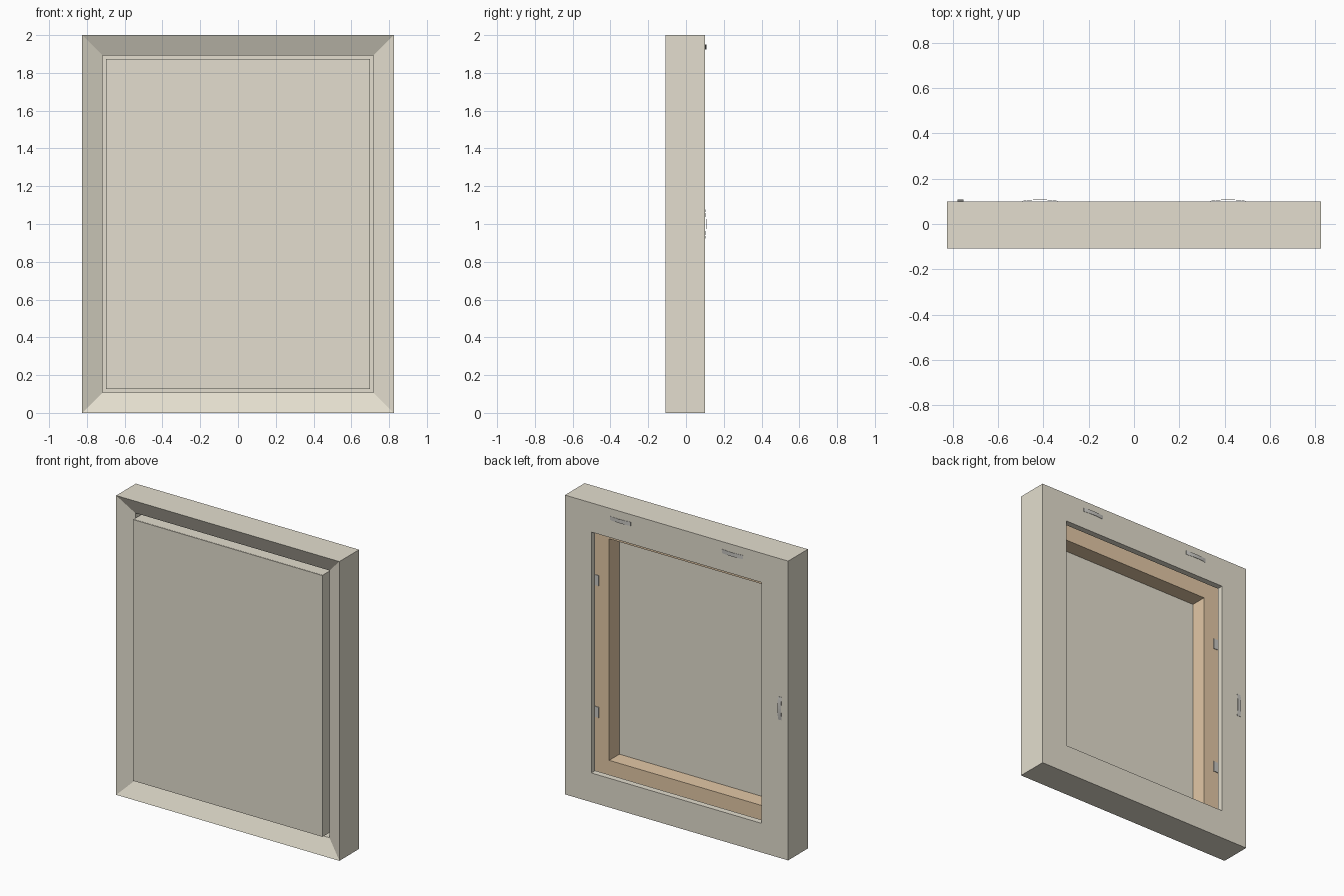
import bpy, bmesh, math
from mathutils import Matrix

if "Cube" in bpy.data.objects:
    bpy.data.objects.remove(bpy.data.objects["Cube"])


def material(name, rgb):
    m = bpy.data.materials.new(name)
    m.diffuse_color = (*rgb, 1)
    m.use_nodes = True
    m.node_tree.nodes["Principled BSDF"].inputs["Base Color"].default_value = m.diffuse_color
    return m


cream = material("cream paint", (0.77, 0.73, 0.62))
wood = material("pale wood", (0.77, 0.58, 0.38))
metal = material("grey metal", (0.58, 0.57, 0.54))

W, H = 0.825, 2.0            # half width and height of the frame
FRONT, BACK = -0.108, 0.10
BAR = -0.105 + 0.109         # rear face of the stretcher


def finish(name, bm, mat):
    bmesh.ops.recalc_face_normals(bm, faces=bm.faces)
    me = bpy.data.meshes.new(name)
    bm.to_mesh(me)
    bm.free()
    me.materials.append(mat)
    ob = bpy.data.objects.new(name, me)
    bpy.context.collection.objects.link(ob)
    return ob


def mitred_ring(name, profile, mat):
    """Sweep a closed (inset, y) profile round the rectangle with mitred corners."""
    bm = bmesh.new()
    rings = []
    for sx, sz in ((-1, 0), (1, 0), (1, 1), (-1, 1)):
        rings.append([bm.verts.new((sx * (W - i), y, H - i if sz else i))
                      for i, y in profile])
    n = len(profile)
    for a in range(4):
        r, s = rings[a], rings[(a + 1) % 4]
        for k in range(n):
            bm.faces.new((r[k], s[k], s[(k + 1) % n], r[(k + 1) % n]))
    return finish(name, bm, mat)


def box(name, lo, hi, mat):
    bm = bmesh.new()
    bmesh.ops.create_cube(bm, size=1)
    for v in bm.verts:
        v.co = [(lo[i] + hi[i]) / 2 + v.co[i] * (hi[i] - lo[i]) for i in range(3)]
    return finish(name, bm, mat)


# Outer frame: sloped front, straight recess, rear lip
mitred_ring("outer_frame", [(0, FRONT), (0.107, FRONT + 0.049), (0.107, 0.059),
                            (0.195, 0.059), (0.195, BACK), (0, BACK)], cream)

# Thin canvas sheet with its sides wrapped back over the stretcher
box("canvas_sheet", (-0.70, FRONT, 0.127), (0.70, -0.104, H - 0.127), cream)
mitred_ring("canvas_wrap", [(0.126, -0.104), (0.126, BAR),
                            (0.130, BAR), (0.130, -0.104)], cream)

# Wooden stretcher bars
mitred_ring("stretcher_bars", [(0.130, -0.104), (0.130, BAR),
                               (0.260, BAR), (0.260, -0.104)], wood)


# Bowed hangers on the back: two along the top, one upright at the side
def hanger(name, x, z, upright):
    bm = bmesh.new()
    half, tall, thick, steps = 0.077, 0.013, 0.002, 8
    rows = []
    for k in range(steps + 1):
        t = -1 + 2 * k / steps
        y = 0.006 * (1 - t * t)
        rows.append([bm.verts.new((t * half, y + dy, dz)) for dy, dz in
                     ((0, -tall), (thick, -tall), (thick, tall), (0, tall))])
    for r, s in zip(rows, rows[1:]):
        for k in range(4):
            bm.faces.new((r[k], s[k], s[(k + 1) % 4], r[(k + 1) % 4]))
    bm.faces.new(rows[0])
    bm.faces.new(rows[-1])
    turn = Matrix.Rotation(math.pi / 2 if upright else 0, 4, 'Y')
    bmesh.ops.transform(bm, matrix=Matrix.Translation((x, BACK, z)) @ turn, verts=bm.verts)
    finish(name, bm, metal)


hanger("top_hanger_left", -0.415, 1.937, False)
hanger("top_hanger_right", 0.415, 1.937, False)
hanger("side_hanger", -0.765, 1.0, True)

# Angle clips holding the stretcher bars to the frame lip
for s in (-1, 1):
    for z in (0.56, 1.44):
        for part, x0, x1, y1 in (("clip_foot", 0.640, 0.694, BAR + 0.004),
                                 ("clip_wall", 0.690, 0.694, 0.059)):
            a, b = sorted((s * x0, s * x1))
            box(part, (a, BAR, z - 0.035), (b, y1, z + 0.035), metal)
